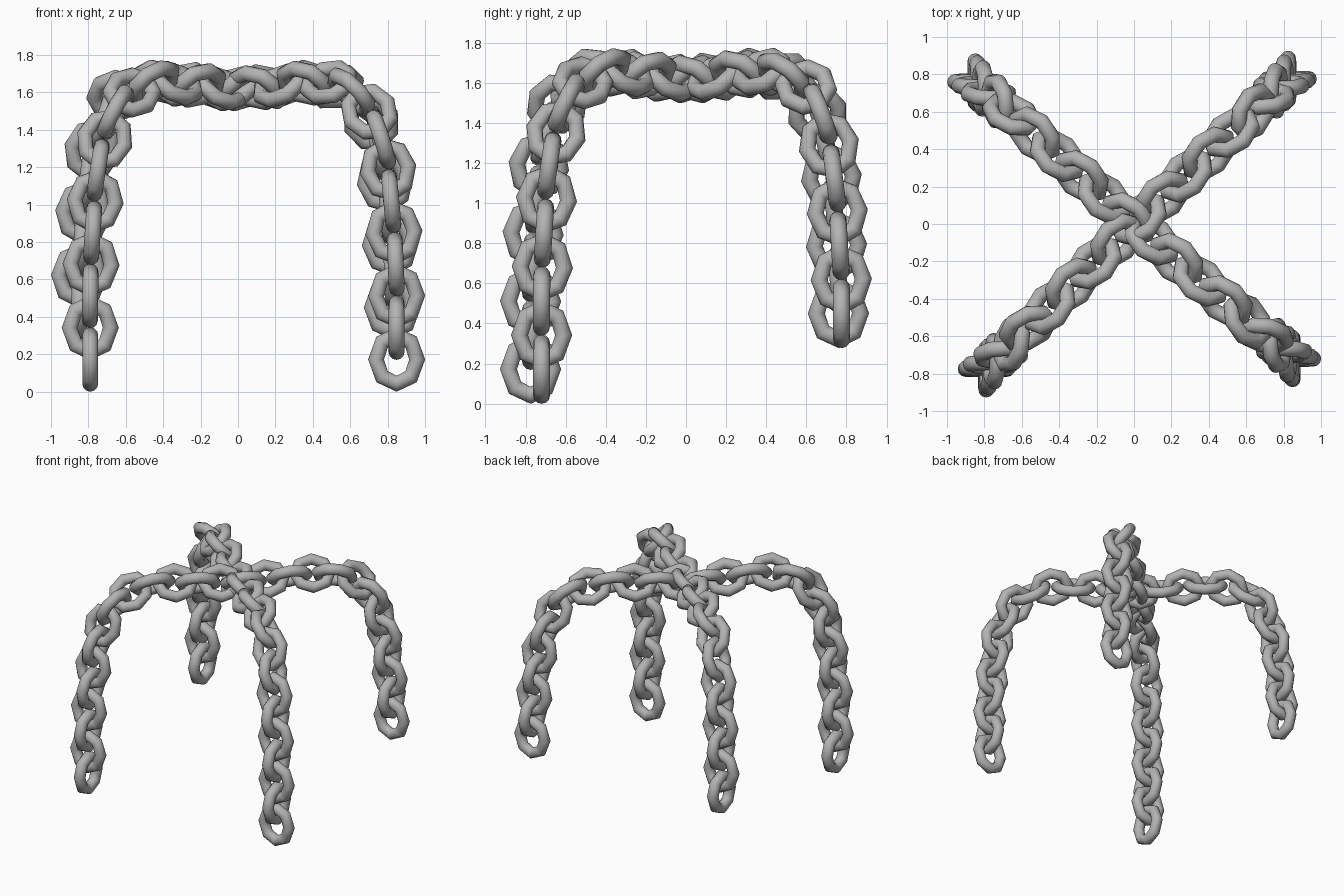
import bpy
import math
from mathutils import Vector, Matrix

cube = bpy.data.objects.get("Cube")
if cube:
    bpy.data.objects.remove(cube, do_unlink=True)

steel = bpy.data.materials.new("grey steel")
steel.use_nodes = True
colour = (0.45, 0.45, 0.45, 1)
steel.diffuse_color = colour
steel.node_tree.nodes["Principled BSDF"].inputs["Base Color"].default_value = colour

HALF_WIDTH, HALF_LENGTH, TUBE = 0.11, 0.13, 0.0425
LINKS = 27

# One leg from foot to centre: (fraction of the foot's distance from the centre, height)
LEG = [(1, 0.6), (0.98, 0.9), (0.945, 1.2), (0.88, 1.42), (0.77, 1.58),
       (0.55, 1.66), (0.25, 1.635), (0, 1.615)]


def link_mesh():
    """Eight-sided ring, a little longer (y) than wide (x)."""
    bpy.ops.mesh.primitive_torus_add(major_segments=8, minor_segments=12,
                                     major_radius=HALF_WIDTH, minor_radius=TUBE)
    ring = bpy.context.object
    for v in ring.data.vertices:
        angle = math.atan2(v.co.y, v.co.x)
        v.co.y += (HALF_LENGTH - HALF_WIDTH) * math.sin(angle)
    ring.data.materials.append(steel)
    bpy.ops.object.shade_smooth_by_angle(angle=math.radians(60))
    mesh = ring.data
    mesh.name = "chain_link"
    bpy.data.objects.remove(ring)
    return mesh


def leg_points(foot):
    x, y, z = foot
    return [Vector(foot)] + [Vector((x * f, y * f, h)) for f, h in LEG if h > z]


def resample(points, count):
    """Evenly spaced points along a polyline."""
    spans = [(b - a).length for a, b in zip(points, points[1:])]
    step = sum(spans) / (count - 1)
    result, i, used = [], 0, 0.0
    for k in range(count):
        while i < len(spans) - 1 and used + spans[i] < k * step:
            used += spans[i]
            i += 1
        result.append(points[i].lerp(points[i + 1], (k * step - used) / spans[i]))
    return result


def chain(name, front_foot, back_foot, side, mesh):
    path = leg_points(front_foot) + leg_points(back_foot)[-2::-1]
    spots = resample(path, LINKS)
    for k, spot in enumerate(spots):
        along = (spots[min(k + 1, LINKS - 1)] - spots[max(k - 1, 0)]).normalized()
        across = (side - along * side.dot(along)).normalized()
        up = along.cross(across)
        # Neighbouring links lean a quarter turn apart
        wide = (up - across if k % 2 == 0 else up + across).normalized()
        normal = wide.cross(along)
        link = bpy.data.objects.new(f"{name}_link_{k + 1}", mesh)
        turn = Matrix((wide, along, normal)).transposed().to_4x4()
        link.matrix_world = Matrix.Translation(spot) @ turn
        bpy.context.collection.objects.link(link)


mesh = link_mesh()
# Two crossing chains, each draped from a long front leg to a short back leg
chain("chain_a", (-0.79, -0.775, 0.172), (0.825, 0.775, 0.45), Vector((-1, 1, 0)), mesh)
chain("chain_b", (0.848, -0.72, 0.172), (-0.848, 0.76, 0.45), Vector((-1, -1, 0)), mesh)
